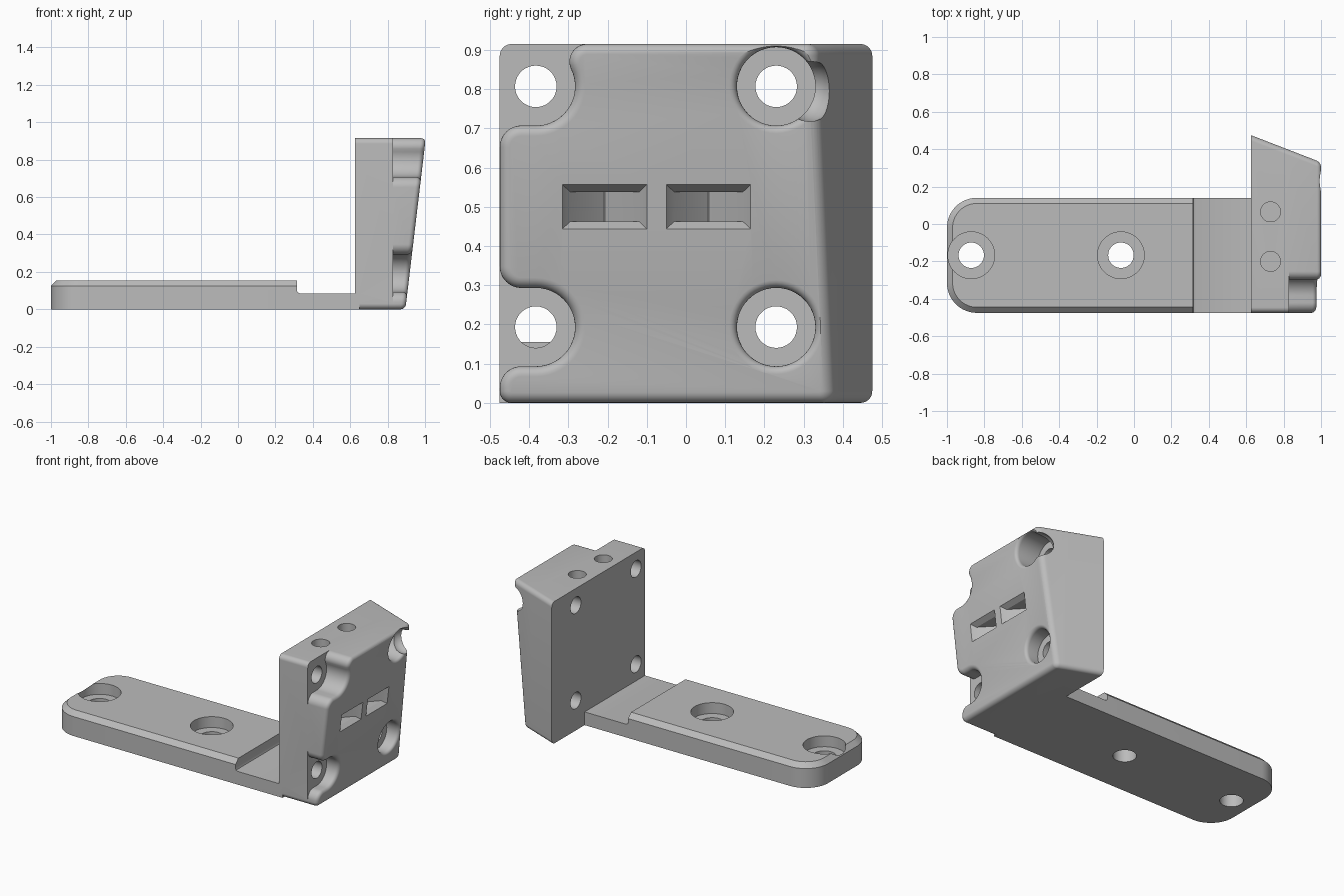
import bpy, bmesh
from math import sin, cos, pi, radians

if "Cube" in bpy.data.objects:
    bpy.data.objects.remove(bpy.data.objects["Cube"], do_unlink=True)

grey = bpy.data.materials.new("plain grey")
grey.use_nodes = True
colour = (0.5, 0.5, 0.5, 1)
grey.diffuse_color = colour
grey.node_tree.nodes["Principled BSDF"].inputs["Base Color"].default_value = colour

BACK, FLOOR, TOP, HALF = 0.625, 0.83, 0.915, 0.475
HOLES_Y, HOLES_Z = (-0.383, 0.23), (0.193, 0.807)


def front(z):
    """x of the leaning front face at height z."""
    return 0.895 + 0.119 * z


def arc(cu, cv, r, a0, a1, n=12):
    """Arc points with their outward normals; clockwise arcs are hollows."""
    side = 1 if a1 > a0 else -1
    pts = []
    for i in range(n + 1):
        a = radians(a0 + (a1 - a0) * i / n)
        c, s = cos(a), sin(a)
        pts.append((cu + r * c, cv + r * s, side * c, side * s))
    return pts


def loft(name, rings):
    """Closed solid through rings of equal length."""
    bm = bmesh.new()
    loops = [[bm.verts.new(p) for p in ring] for ring in rings]
    n = len(loops[0])
    for a, b in zip(loops, loops[1:]):
        for i in range(n):
            j = (i + 1) % n
            bm.faces.new((a[i], a[j], b[j], b[i]))
    bm.faces.new(loops[0])
    bm.faces.new(loops[-1])
    bmesh.ops.recalc_face_normals(bm, faces=bm.faces)
    mesh = bpy.data.meshes.new(name)
    bm.to_mesh(mesh)
    bm.free()
    mesh.materials.append(grey)
    ob = bpy.data.objects.new(name, mesh)
    bpy.context.collection.objects.link(ob)
    return ob


def combine(target, tool, operation):
    mod = target.modifiers.new("combine", 'BOOLEAN')
    mod.operation, mod.solver, mod.object = operation, 'EXACT', tool
    bpy.context.view_layer.objects.active = target
    bpy.ops.object.modifier_apply(modifier=mod.name)
    bpy.data.objects.remove(tool, do_unlink=True)


def lathe_z(name, x, y, steps):
    return loft(name, [[(p[0], p[1], z) for p in arc(x, y, r, 0, 352.5, 47)]
                       for r, z in steps])


def block_ring(outline, inset, xf):
    """Ring of the block; its left side tapers in towards the front."""
    ring = []
    for u, v, nu, nv in outline:
        y, z = u - nu * inset, v - nv * inset
        x = xf(z)
        if y > 0.3:
            y -= 0.387 * (x - BACK)
        ring.append((x, y, z))
    return ring


# Block: plain back half
R = 0.03
e = HALF - R
right_bottom = arc(-e, R, R, 180, 270)
left_side = arc(e, R, R, 270, 360) + arc(e, TOP - R, R, 0, 90)
back_outline = right_bottom + left_side + arc(-e, TOP - R, R, 90, 180)
block = loft("mount_block", [block_ring(back_outline, 0, lambda z: BACK),
                             block_ring(back_outline, 0, lambda z: FLOOR)])

# Block: front half with open screw pockets and a rounded rim
hy, (lo, hi) = HOLES_Y[0], HOLES_Z
f = 0.055
front_outline = (right_bottom + left_side
                 + arc(-0.2524, 0.87, 0.045, 90, 205.75)
                 + arc(hy, hi, 0.1, 25.75, -90, 20)
                 + arc(-HALF + f, hi - 0.1 - f, f, 90, 180)
                 + arc(-HALF + f, lo + 0.1 + f, f, 180, 270)
                 + arc(hy, lo, 0.1, 90, -90, 24)
                 + arc(-HALF + f, lo - 0.1 - f, f, 90, 180))
rim = 0.026
rings = [block_ring(front_outline, 0, lambda z: FLOOR)]
for k in range(7):
    t = k / 6 * pi / 2
    rings.append(block_ring(front_outline, rim * (1 - cos(t)),
                            lambda z, t=t: front(z) - rim * (1 - sin(t))))
combine(block, loft("block_front", rings), 'UNION')

# Closed screw pockets with rounded rims
for z0 in HOLES_Z:
    steps = [(0.1, None), (0.1, -0.022)]
    steps += [(0.1 + 0.02 * (1 - cos(k / 5 * pi / 2)), -0.022 * (1 - sin(k / 5 * pi / 2)))
              for k in range(1, 6)]
    steps.append((0.122, 0.1))
    rings = [[(FLOOR if d is None else front(p[1]) + d, p[0], p[1])
              for p in arc(HOLES_Y[1], z0, r, 0, 352.5, 47)] for r, d in steps]
    combine(block, loft("pocket_cutter", rings), 'DIFFERENCE')

# Scoop where the upper pocket breaks through the tapered side
rings = [[(0.97 + 0.09 * cos(b) * p[0], 0.315 + 0.07 * cos(b) * p[1], 0.795 + 0.078 * sin(b))
          for p in arc(0, 0, 1, 0, 345, 23)]
         for b in [radians(-85 + 170 * k / 16) for k in range(17)]]
combine(block, loft("scoop_cutter", rings), 'DIFFERENCE')

# Screw holes through the block
for y0 in HOLES_Y:
    for z0 in HOLES_Z:
        rings = [[(x, p[0], p[1]) for p in arc(y0, z0, 0.053, 0, 350, 35)]
                 for x in (0.5, 0.9)]
        combine(block, loft("hole_cutter", rings), 'DIFFERENCE')

# Chamfered slots with V-shaped floors
for y0 in (-0.2075, 0.0575):
    rings = []
    for w, h, d in ((0.1275, 0.075, 0.03), (0.0875, 0.0375, -0.03), (0.001, 0.0375, -0.11)):
        rings.append([(front(0.5 + b * h) + d, y0 + a * w, 0.5 + b * h)
                      for a, b in ((-1, -1), (1, -1), (1, 1), (-1, 1))])
    combine(block, loft("slot_cutter", rings), 'DIFFERENCE')

# Blind holes in the top
for y0 in (-0.2, 0.065):
    combine(block, lathe_z("top_hole_cutter", 0.73, y0, ((0.053, 0.66), (0.053, 1.0))),
            'DIFFERENCE')

# Arm: raised pad with round end and chamfered top edge
Y0, Y1, C = -HALF, 0.14, 0.16
pad = ([(0.315, Y1, 0, 1)] + arc(-1 + C, Y1 - C, C, 90, 180, 16)
       + arc(-1 + C, Y0 + C, C, 180, 270, 16) + [(0.315, Y0, 0, -1)])
arm = loft("base_arm", [[(x - nx * i, y - ny * i, z) for x, y, nx, ny in pad]
                        for i, z in ((0, 0), (0, 0.125), (0.03, 0.155))])

# Arm: low neck that runs into the block
neck = ((0.25, 0), (0.65, 0), (0.65, 0.085), (0.33, 0.085), (0.319, 0.09),
        (0.315, 0.1), (0.25, 0.1))
combine(arm, loft("neck", [[(x, y, z) for x, z in neck] for y in (Y0, Y1)]), 'UNION')

# Counterbored holes in the arm
for x0 in (-0.87, -0.07):
    combine(arm, lathe_z("counterbore_cutter", x0, -0.167, ((0.125, 0.085), (0.125, 0.3))),
            'DIFFERENCE')
    combine(arm, lathe_z("arm_hole_cutter", x0, -0.167, ((0.068, -0.1), (0.068, 0.2))),
            'DIFFERENCE')

# Join both into one bracket
combine(block, arm, 'UNION')
block.name = "bracket"
bpy.ops.object.select_all(action='DESELECT')
block.select_set(True)
bpy.context.view_layer.objects.active = block
bpy.ops.object.shade_smooth_by_angle(angle=radians(28))
